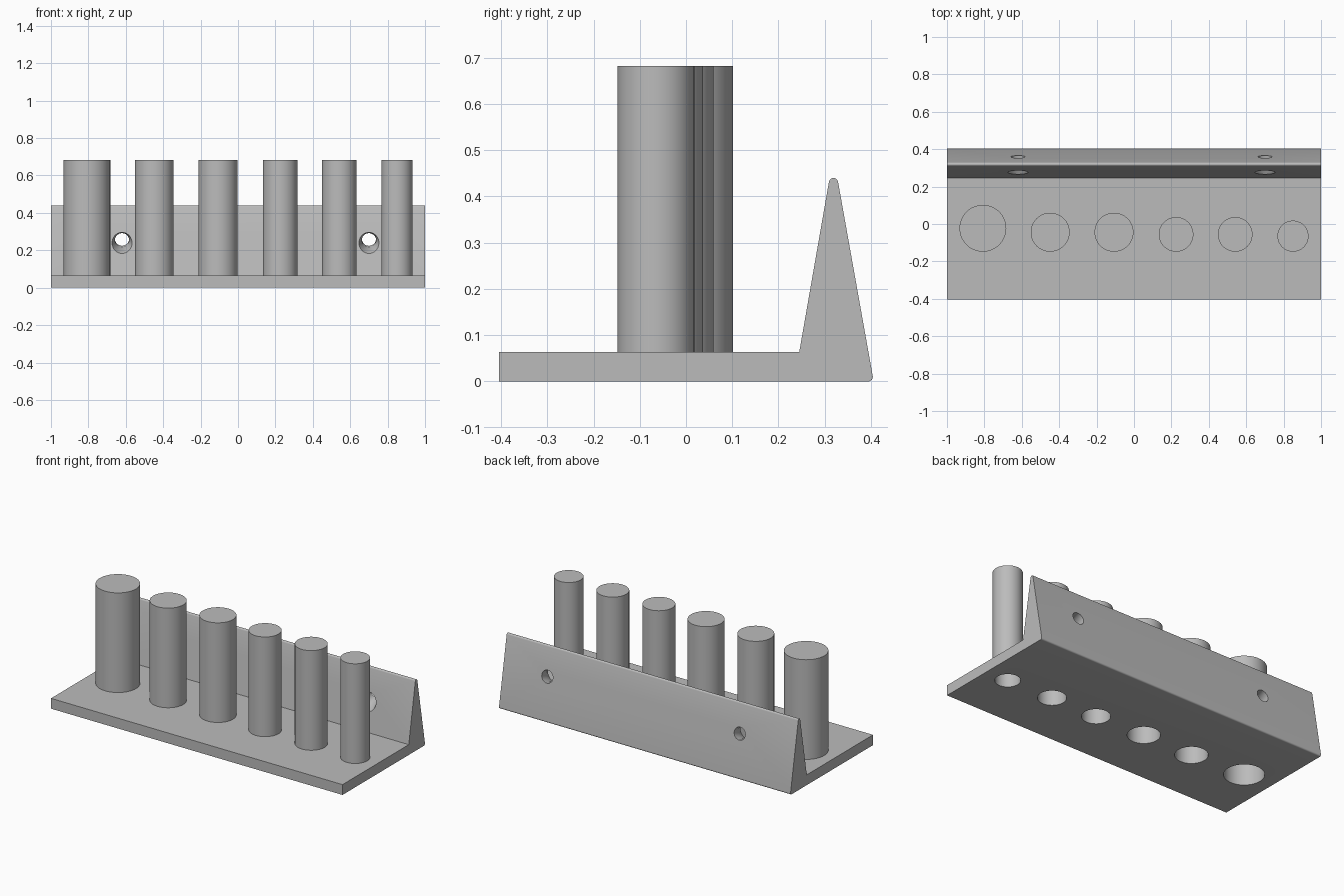
import bpy, bmesh
from math import radians, cos, sin, pi, atan2
from mathutils import Vector, Matrix

cube = bpy.data.objects.get("Cube")
if cube:
    bpy.data.objects.remove(cube, do_unlink=True)

BASE_TOP, POST_TOP, WALL = 0.064, 0.682, 0.012
FRONT_LINE = -0.148          # all posts touch this line at the front
POSTS = [(-0.808, 0.125), (-0.448, 0.104), (-0.107, 0.104),
         (0.225, 0.0925), (0.541, 0.0925), (0.85, 0.083)]
SCREW_X = (-0.62, 0.70)

grey = bpy.data.materials.new("plain_grey")
grey.use_nodes = True
colour = (0.5, 0.5, 0.5, 1)
grey.diffuse_color = colour
grey.node_tree.nodes["Principled BSDF"].inputs["Base Color"].default_value = colour


def make_object(name, bm):
    bmesh.ops.recalc_face_normals(bm, faces=bm.faces)
    mesh = bpy.data.meshes.new(name)
    bm.to_mesh(mesh)
    bm.free()
    mesh.materials.append(grey)
    obj = bpy.data.objects.new(name, mesh)
    bpy.context.collection.objects.link(obj)
    return obj


def select(obj):
    bpy.ops.object.select_all(action='DESELECT')
    obj.select_set(True)
    bpy.context.view_layer.objects.active = obj


def smooth(obj):
    select(obj)
    bpy.ops.object.shade_smooth_by_angle(angle=radians(30))


def lathe(name, profile, steps=64):
    """Spin a closed (radius, height) profile around z."""
    bm = bmesh.new()
    verts = [bm.verts.new((r, 0, z)) for r, z in profile]
    edges = [bm.edges.new((a, b)) for a, b in zip(verts, verts[1:])]
    if profile[0][0] > 0:
        edges.append(bm.edges.new((verts[-1], verts[0])))
    bmesh.ops.spin(bm, geom=verts + edges, axis=(0, 0, 1), cent=(0, 0, 0),
                   angle=2 * pi, steps=steps, use_duplicate=False)
    bmesh.ops.remove_doubles(bm, verts=bm.verts, dist=1e-5)
    return make_object(name, bm)


def arc(y, z, radius, start, end, steps=8):
    angles = [radians(start + (end - start) * i / steps) for i in range(steps + 1)]
    return [(y + radius * cos(a), z + radius * sin(a)) for a in angles]


# Base plate and tapered back wall: one side profile extruded along x
outline = [(-0.404, 0), *arc(0.394, 0.01, 0.01, -90, 10),
           *arc(0.319, 0.43, 0.01, 10, 170), (0.245, BASE_TOP), (-0.404, BASE_TOP)]
bm = bmesh.new()
side = bm.faces.new([bm.verts.new((-1, y, z)) for y, z in outline])
extruded = bmesh.ops.extrude_face_region(bm, geom=[side])["geom"]
bmesh.ops.translate(bm, vec=(2, 0, 0),
                    verts=[v for v in extruded if isinstance(v, bmesh.types.BMVert)])
body = make_object("base_and_back_wall", bm)

# Hollow posts, open underneath, with a bore cutter for each
cutters = []
for i, (x, r) in enumerate(POSTS, 1):
    inner = r - WALL
    place = (x, FRONT_LINE + r, 0)
    post = lathe(f"post_{i}", [(0, POST_TOP), (r, POST_TOP), (r, BASE_TOP),
                               (inner, BASE_TOP), (inner, POST_TOP - WALL),
                               (0, POST_TOP - WALL)])
    post.location = place
    smooth(post)
    bore = lathe(f"bore_cutter_{i}", [(0, -0.1), (inner, -0.1), (inner, 0.1), (0, 0.1)])
    bore.location = place
    cutters.append(bore)

# Countersunk screw holes, square to the back face of the wall
tilt = atan2(0.075, 0.42)
axis = Vector((0, cos(tilt), sin(tilt)))
for i, x in enumerate(SCREW_X, 1):
    hole = lathe(f"screw_cutter_{i}", [(0, -0.04), (0.067, -0.04), (0.038, 0.04),
                                       (0.038, 0.15), (0, 0.15)], 48)
    hole.matrix_world = (Matrix.Translation((x, 0.278, 0.247))
                         @ axis.to_track_quat('Z', 'X').to_matrix().to_4x4())
    cutters.append(hole)

# Cut all holes, then drop the cutters
select(body)
for cutter in cutters:
    cutter.hide_render = True
    mod = body.modifiers.new(cutter.name, 'BOOLEAN')
    mod.operation, mod.solver, mod.object = 'DIFFERENCE', 'EXACT', cutter
    bpy.ops.object.modifier_apply(modifier=mod.name)
for cutter in cutters:
    bpy.data.objects.remove(cutter, do_unlink=True)
smooth(body)
